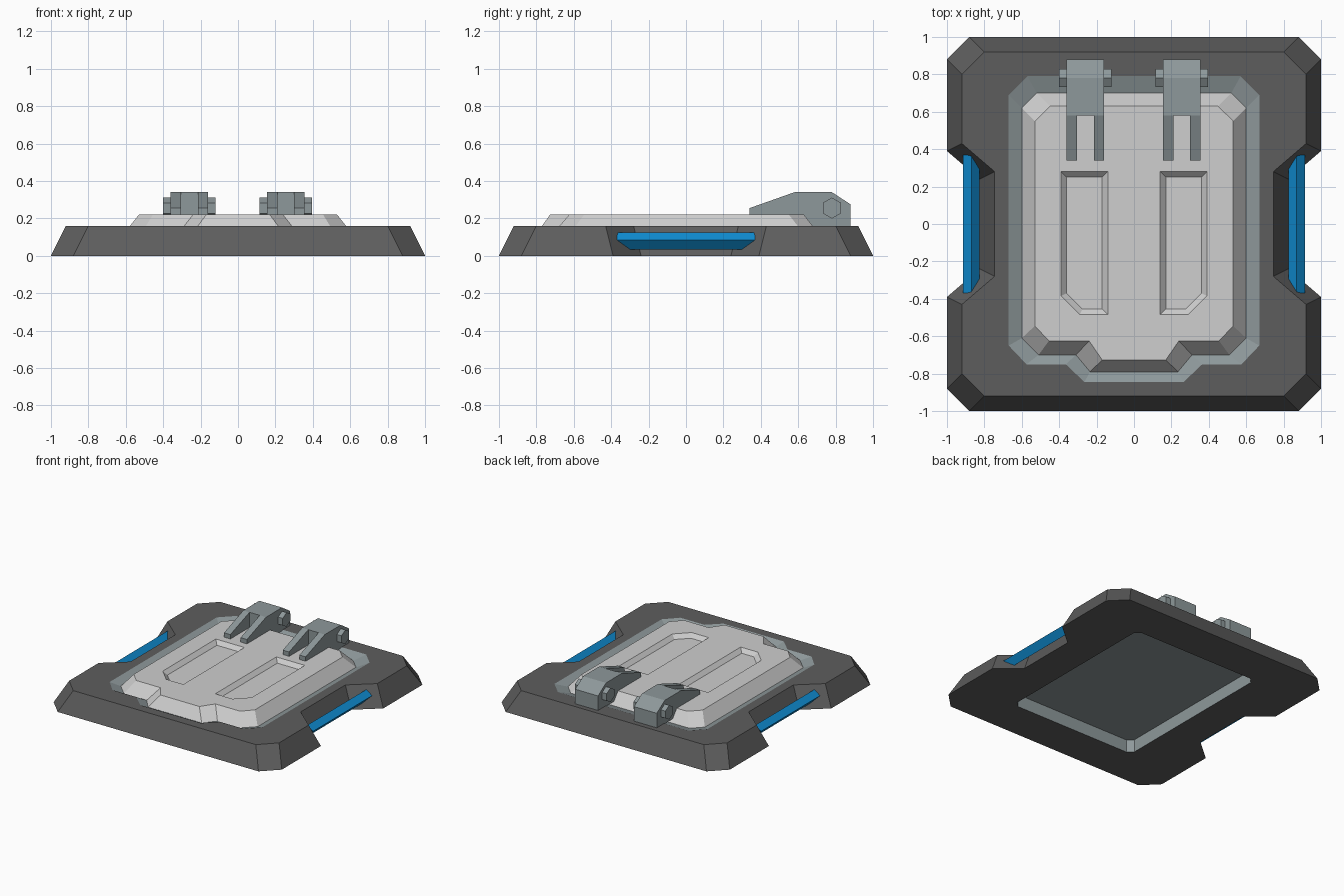
import bpy, bmesh, math

if "Cube" in bpy.data.objects:
    bpy.data.objects.remove(bpy.data.objects["Cube"])


def material(name, rgb):
    m = bpy.data.materials.new(name)
    m.diffuse_color = (*rgb, 1)
    m.use_nodes = True
    m.node_tree.nodes["Principled BSDF"].inputs["Base Color"].default_value = m.diffuse_color
    return m


DARK = material("dark grey", (0.11, 0.11, 0.11))
TRIM = material("cool grey", (0.27, 0.315, 0.325))
LIGHT = material("light grey", (0.62, 0.62, 0.62))
BLUE = material("blue", (0.005, 0.27, 0.66))


def mirror_x(half):
    """Closed outline from its right half, listed top to bottom."""
    return half + [(-x, y) for x, y in reversed(half)]


def ring(bm, pts, z=None):
    return [bm.verts.new((*p, z) if z is not None else p) for p in pts]


def bridge(bm, a, b, mat=0):
    n = len(a)
    for i in range(n):
        j = (i + 1) % n
        bm.faces.new((a[i], a[j], b[j], b[i])).material_index = mat


def cap(bm, loop, mat=0):
    bm.faces.new(loop).material_index = mat


def cap_with_holes(bm, loops):
    edges = []
    for l in loops:
        for i in range(len(l)):
            p, q = l[i], l[(i + 1) % len(l)]
            edges.append(bm.edges.get((p, q)) or bm.edges.new((p, q)))
    bmesh.ops.triangle_fill(bm, use_beauty=True, edges=edges, normal=(0, 0, 1))


def finish(bm, name, mats):
    bmesh.ops.recalc_face_normals(bm, faces=bm.faces[:])
    me = bpy.data.meshes.new(name)
    bm.to_mesh(me)
    bm.free()
    for m in mats:
        me.materials.append(m)
    ob = bpy.data.objects.new(name, me)
    bpy.context.collection.objects.link(ob)
    return ob


def prism_x(name, profile, x0, x1, mat):
    """Extrude a (y, z) profile along x."""
    bm = bmesh.new()
    a = ring(bm, [(x0, y, z) for y, z in profile])
    b = ring(bm, [(x1, y, z) for y, z in profile])
    bridge(bm, a, b)
    cap(bm, a)
    cap(bm, b)
    return finish(bm, name, [mat])


# Outlines (right halves)
base_low = mirror_x([(.88, 1), (1, .88), (1, .39), (.825, .24),
                     (.825, -.24), (1, -.39), (1, -.88), (.88, -1)])
base_top = mirror_x([(.80, .92), (.92, .80), (.92, .43), (.745, .28),
                     (.745, -.28), (.92, -.43), (.92, -.80), (.80, -.92)])
trim_out = mirror_x([(.57, .79), (.67, .69), (.67, -.65), (.575, -.75),
                     (.365, -.75), (.265, -.845)])
lid_low = mirror_x([(.52, .70), (.60, .62), (.60, -.61), (.51, -.70),
                    (.31, -.70), (.235, -.79)])
lid_top = mirror_x([(.45, .63), (.53, .55), (.53, -.545), (.455, -.625),
                    (.24, -.625), (.17, -.727)])
pocket = mirror_x([(.51, .69), (.55, .65), (.55, -.65), (.51, -.69)])

# Base frame: sloped sides, sunken trim around the lid, pocket underneath
bm = bmesh.new()
lo, top = ring(bm, base_low, 0), ring(bm, base_top, .16)
t_out, t_in = ring(bm, trim_out, .16), ring(bm, lid_low, .13)
p_lo, p_hi = ring(bm, pocket, 0), ring(bm, pocket, .10)
bridge(bm, lo, top)
cap_with_holes(bm, [top, t_out])
cap_with_holes(bm, [lo, p_lo])
bridge(bm, t_out, t_in, 1)
cap(bm, t_in, 1)
bridge(bm, p_lo, p_hi, 1)
cap(bm, p_hi, 1)
finish(bm, "base_frame", [DARK, TRIM])

# Lid with two recessed panels
bm = bmesh.new()
lo, top = ring(bm, lid_low, .131), ring(bm, lid_top, .22)
cap(bm, lo)
bridge(bm, lo, top)
holes = []
for s in (1, -1):
    rim = [(.14, .28), (.39, .28), (.39, -.385), (.29, -.485), (.14, -.485)]
    floor = [(.17, .25), (.36, .25), (.36, -.37), (.275, -.455), (.17, -.455)]
    h = ring(bm, [(s * x, y) for x, y in rim], .22)
    f = ring(bm, [(s * x, y) for x, y in floor], .19)
    bridge(bm, h, f)
    cap(bm, f)
    holes.append(h)
cap_with_holes(bm, [top] + holes)
finish(bm, "lid", [LIGHT])

# Blue grip bars in the side notches
for s, side in ((1, "right"), (-1, "left")):
    bm = bmesh.new()
    ends = [ring(bm, [(s * .87, e * .37, .125), (s * .915, e * .37, .085),
                      (s * .87, e * .30, .035), (s * .825, e * .30, .075)])
            for e in (1, -1)]
    bridge(bm, *ends)
    cap(bm, ends[0])
    cap(bm, ends[1])
    finish(bm, f"grip_bar_{side}", [BLUE])

# Hinges: solid block, two arms reaching over the lid, hexagonal pin
block = [(.58, .34), (.78, .34), (.88, .275), (.88, .155), (.58, .155)]
arm = [(.34, .215), (.34, .255), (.58, .34), (.58, .215)]
pin = [(.78 + .056 * math.sin(k * math.pi / 3), .255 + .056 * math.cos(k * math.pi / 3))
       for k in range(6)]
for cx, side in ((.255, "right"), (-.26, "left")):
    prism_x(f"hinge_block_{side}", block, cx - .10, cx + .10, TRIM)
    prism_x(f"hinge_arm_outer_{side}", arm, cx - .10, cx - .045, TRIM)
    prism_x(f"hinge_arm_inner_{side}", arm, cx + .045, cx + .10, TRIM)
    prism_x(f"hinge_pin_{side}", pin, cx - .14, cx + .14, TRIM)
